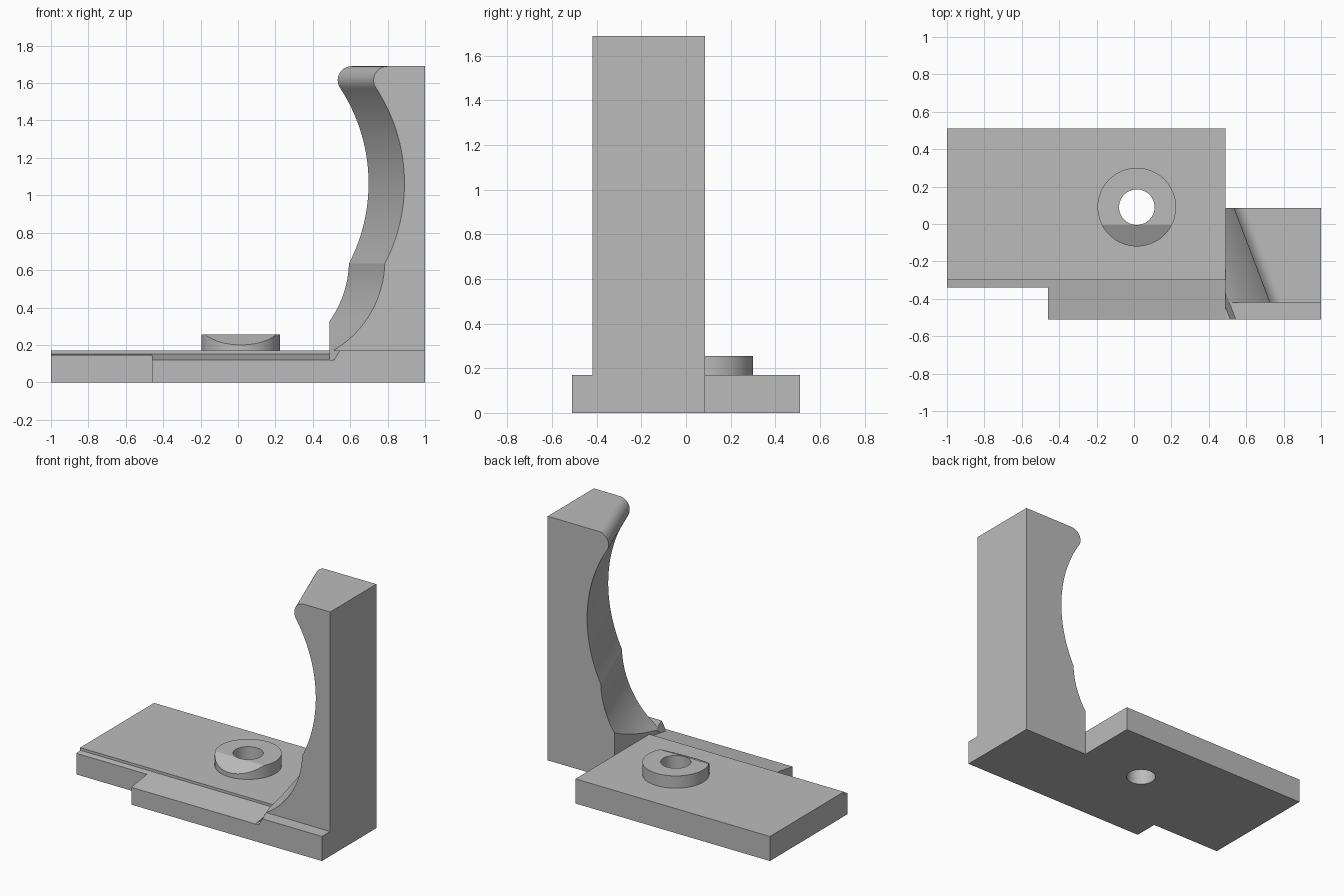
import bpy, bmesh, math
from mathutils import Vector

if "Cube" in bpy.data.objects:
    bpy.data.objects.remove(bpy.data.objects["Cube"])

grey = bpy.data.materials.new("plain grey")
grey.use_nodes = True
grey.diffuse_color = (0.5, 0.5, 0.5, 1)
grey.node_tree.nodes["Principled BSDF"].inputs["Base Color"].default_value = (0.5, 0.5, 0.5, 1)


def clip(bm, point, normal):
    """Remove everything on the normal side of a plane and cap the cut."""
    geom = bm.verts[:] + bm.edges[:] + bm.faces[:]
    cut = bmesh.ops.bisect_plane(bm, geom=geom, plane_co=point, plane_no=normal,
                                 clear_outer=True)["geom_cut"]
    edges = [e for e in cut if isinstance(e, bmesh.types.BMEdge)]
    bmesh.ops.holes_fill(bm, edges=edges)


def finish(bm, name):
    bmesh.ops.recalc_face_normals(bm, faces=bm.faces[:])
    mesh = bpy.data.meshes.new(name)
    bm.to_mesh(mesh)
    bm.free()
    mesh.materials.append(grey)
    obj = bpy.data.objects.new(name, mesh)
    bpy.context.collection.objects.link(obj)
    return obj


def loft(ends):
    """Solid between two matching outlines."""
    bm = bmesh.new()
    a, b = [[bm.verts.new(p) for p in end] for end in ends]
    bm.faces.new(a)
    bm.faces.new(b[::-1])
    for i in range(len(a)):
        j = (i + 1) % len(a)
        bm.faces.new((a[j], a[i], b[i], b[j]))
    return bm


def cylinder(x, y, z0, z1, radius, sides=64):
    ring = [(x + radius * math.cos(2 * math.pi * i / sides),
             y + radius * math.sin(2 * math.pi * i / sides)) for i in range(sides)]
    return loft([[(px, py, z) for px, py in ring] for z in (z0, z1)])


def arc(a, b, c, steps):
    """Circle arc from a through b to c."""
    (ax, az), (bx, bz), (cx, cz) = a, b, c
    d = 2 * (ax * (bz - cz) + bx * (cz - az) + cx * (az - bz))
    sa, sb, sc = ax * ax + az * az, bx * bx + bz * bz, cx * cx + cz * cz
    ux = (sa * (bz - cz) + sb * (cz - az) + sc * (az - bz)) / d
    uz = (sa * (cx - bx) + sb * (ax - cx) + sc * (bx - ax)) / d
    r = math.hypot(ax - ux, az - uz)
    t0, tb, t1 = [math.atan2(p[1] - uz, p[0] - ux) for p in (a, b, c)]
    full = 2 * math.pi
    sweep = (t1 - t0) % full
    if (tb - t0) % full > sweep:
        sweep -= full
    return [(ux + r * math.cos(t0 + sweep * i / steps),
             uz + r * math.sin(t0 + sweep * i / steps)) for i in range(steps + 1)]


INNER = 0.49      # inner wall of the upright
FRONT = -0.42     # front of the upright
BACK = 0.085


def slanted(profile, y0, y1, name):
    """Prism whose inner side slants along y, while the outer side stays at x = 1."""
    ends = [[(x if x == 1 else x - 0.38 * (y - FRONT), y, z) for x, z in profile]
            for y in (y0, y1)]
    bm = loft(ends)
    clip(bm, Vector((INNER, 0, 0)), Vector((-1, 0, 0)))
    return finish(bm, name)


def cut(obj, cutter):
    mod = obj.modifiers.new("cut", 'BOOLEAN')
    mod.operation = 'DIFFERENCE'
    mod.solver = 'EXACT'
    mod.object = cutter
    bpy.context.view_layer.objects.active = obj
    bpy.ops.object.modifier_apply(modifier=mod.name)


# Upright with rounded lip and two scooped arcs
foot = [(1, 0), (0.3, 0), (0.3, 0.12), (0.48, 0.12)]
lower = arc((0.51, 0.17), (0.735, 0.42), (0.785, 0.635), 20)
upper = arc((0.785, 0.635), (0.89, 1.06), (0.739, 1.572), 32)
lip = arc((0.739, 1.572), (0.725, 1.615), (0.80, 1.69), 16)
upright = slanted(foot + lower + upper[1:] + lip[1:] + [(1, 1.69)], FRONT, BACK, "upright")

# Low ledge in front of the upright
ledge = slanted(foot + [(0.51, 0.17), (1, 0.17)], -0.51, FRONT, "front_ledge")

# Base plate with a small step and sloped front edge
side = [(-0.51, 0), (-0.51, 0.12), (-0.30, 0.152), (-0.30, 0.17), (0.51, 0.17), (0.51, 0)]
plate = finish(loft([[(x, y, z) for y, z in side] for x in (-1, INNER)]), "base_plate")
notch_side = [(-0.8, -0.1), (-0.8, 0.4), (-0.34, 0.4), (-0.34, -0.1)]
notch = finish(loft([[(x, y, z) for y, z in notch_side] for x in (-1.2, -0.46)]),
               "notch_cutter")

# Round boss, bevelled toward the front
bm = cylinder(0.015, 0.09, 0.17, 0.255, 0.21)
clip(bm, Vector((0, -0.005, 0.255)), Vector((0, -0.055, 0.115)))
boss = finish(bm, "boss")

# Through hole
hole = finish(cylinder(0.015, 0.09, -0.1, 0.5, 0.095), "hole_cutter")
cut(plate, notch)
cut(plate, hole)
cut(boss, hole)
for cutter in (notch, hole):
    bpy.data.objects.remove(cutter)

# Smooth shading with crisp edges
bpy.ops.object.select_all(action='DESELECT')
for obj in (upright, ledge, plate, boss):
    obj.select_set(True)
bpy.context.view_layer.objects.active = upright
bpy.ops.object.shade_smooth_by_angle(angle=math.radians(20))
